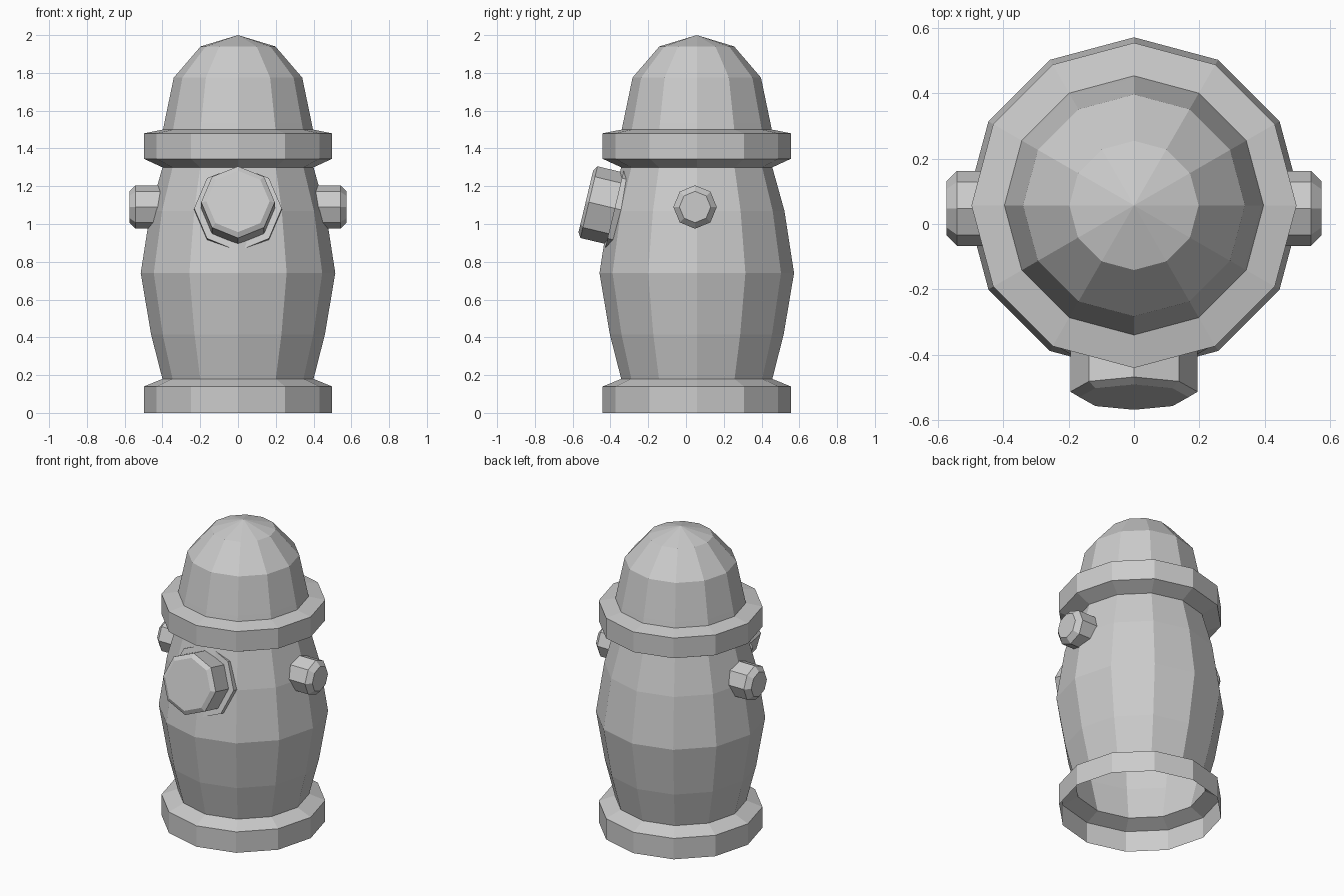
import bpy, bmesh
from math import radians, sin, cos, tau
from mathutils import Matrix

if "Cube" in bpy.data.objects:
    bpy.data.objects.remove(bpy.data.objects["Cube"])

CY = 0.057  # barrel axis offset in y


def lathe(name, profile, sides, matrix):
    """Revolve (radius, height) points about local z; radius 0 closes with a tip."""
    bm = bmesh.new()
    rings = []
    for r, h in profile:
        n = 1 if r == 0 else sides
        rings.append([bm.verts.new((r * cos(tau * i / sides), r * sin(tau * i / sides), h))
                      for i in range(n)])
    for a, b in zip(rings, rings[1:]):
        for i in range(sides):
            j = (i + 1) % sides
            if len(b) == 1:
                bm.faces.new((a[i], a[j], b[0]))
            else:
                bm.faces.new((a[i], a[j], b[j], b[i]))
    if len(rings[-1]) > 1 and name.endswith("cap"):
        bm.faces.new(rings[-1])
    bm.transform(matrix)
    mesh = bpy.data.meshes.new(name)
    bm.to_mesh(mesh)
    bm.free()
    obj = bpy.data.objects.new(name, mesh)
    bpy.context.collection.objects.link(obj)
    return obj


# Hollow upright body, open at the bottom
axis = Matrix.Translation((0, CY, 0))
lathe("base_flange", [(0.498, 0), (0.498, 0.14), (0.40, 0.18)], 12, axis)
lathe("barrel", [(0.40, 0.18), (0.46, 0.415), (0.515, 0.74), (0.464, 1.07), (0.40, 1.30)], 12, axis)
lathe("collar", [(0.40, 1.30), (0.498, 1.345), (0.498, 1.48), (0.397, 1.50)], 12, axis)
lathe("dome", [(0.397, 1.50), (0.39, 1.535), (0.34, 1.775), (0.198, 1.94), (0, 2.0)], 12, axis)

# Front outlet, tilted upward with the barrel wall
outlet = Matrix.Translation((0, -0.402, 1.089)) @ Matrix.Rotation(radians(76.6), 4, 'X')
lathe("front_plate", [(0.232, -0.075), (0.232, -0.025), (0.18, -0.025)], 8, outlet)
lathe("front_cap", [(0.195, -0.025), (0.195, 0.115), (0.167, 0.132)], 8, outlet)

# Side outlets
for side, label in ((1, "right"), (-1, "left")):
    m = Matrix.Translation((0, 0.048, 1.09)) @ Matrix.Rotation(radians(90 * side), 4, 'Y')
    lathe(label + "_cap", [(0.115, 0.40), (0.115, 0.542), (0.083, 0.574)], 8, m)
